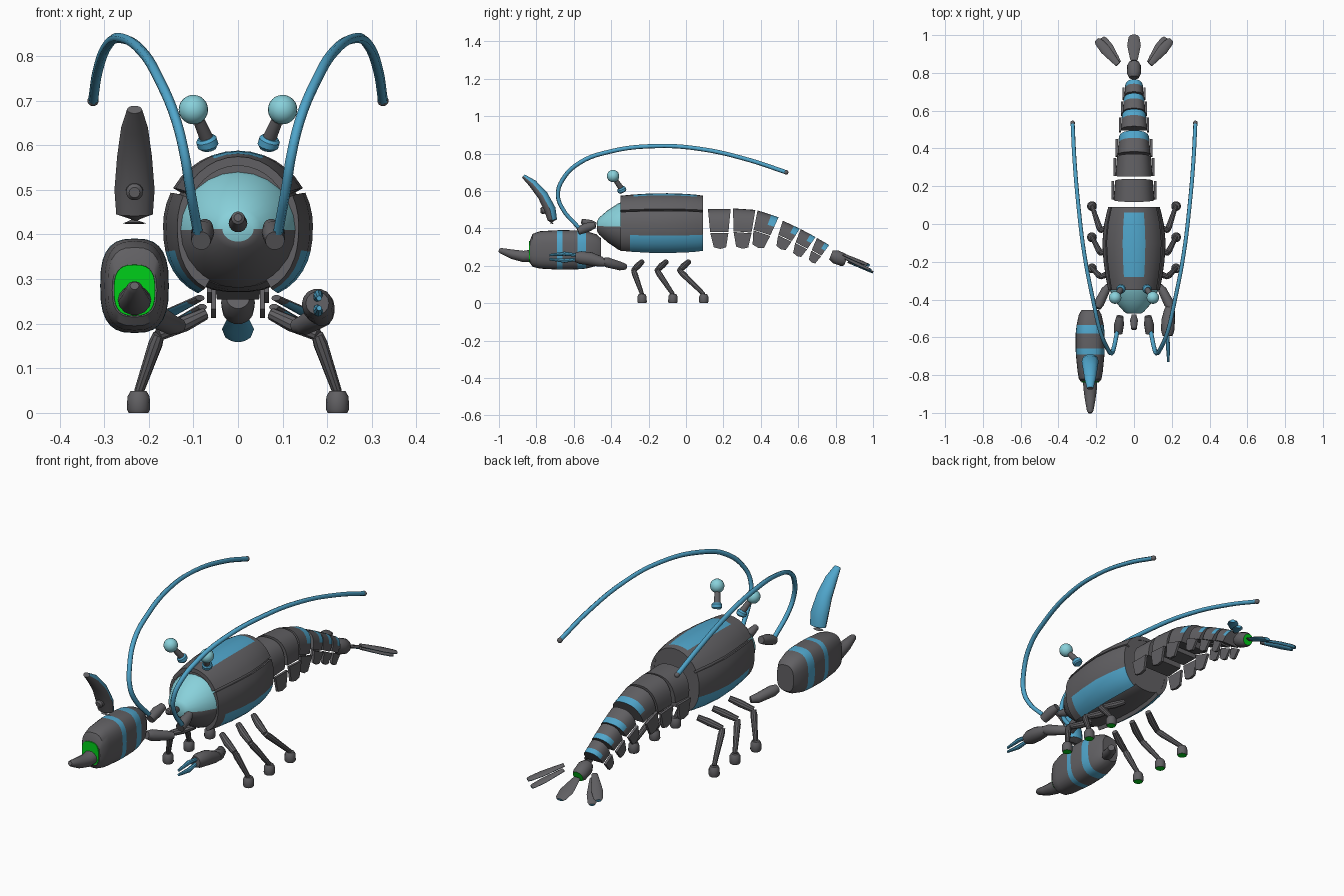
import bpy, bmesh, math
from mathutils import Vector, Matrix

if "Cube" in bpy.data.objects:
    bpy.data.objects.remove(bpy.data.objects["Cube"])


def material(name, rgb):
    m = bpy.data.materials.new(name)
    m.diffuse_color = (*rgb, 1)
    m.use_nodes = True
    m.node_tree.nodes["Principled BSDF"].inputs["Base Color"].default_value = m.diffuse_color
    return m


GRAY = material("shell gray", (0.12, 0.117, 0.125))
BLUE = material("stripe blue", (0.08, 0.38, 0.60))
CYAN = material("pale cyan", (0.25, 0.64, 0.71))
GREEN = material("socket green", (0.0, 0.62, 0.01))


def finish(ob, angle=35):
    bpy.ops.object.select_all(action='DESELECT')
    ob.select_set(True)
    bpy.context.view_layer.objects.active = ob
    bpy.ops.object.shade_smooth_by_angle(angle=math.radians(angle))
    return ob


def skin(name, rings, mat=GRAY, mat2=None, rule=None):
    """Join closed rings of points into a capped solid; rule(centre, normal) picks mat2."""
    bm = bmesh.new()
    vs = [[bm.verts.new(p) for p in r] for r in rings]
    n = len(vs[0])
    for a, b in zip(vs, vs[1:]):
        for i in range(n):
            bm.faces.new((a[i], a[(i + 1) % n], b[(i + 1) % n], b[i]))
    bm.faces.new(vs[0])
    bm.faces.new(vs[-1])
    bmesh.ops.recalc_face_normals(bm, faces=bm.faces)
    bm.normal_update()
    if rule:
        for f in bm.faces:
            f.material_index = int(bool(rule(f.calc_center_median(), f.normal)))
    me = bpy.data.meshes.new(name)
    bm.to_mesh(me)
    bm.free()
    me.materials.append(mat)
    if mat2:
        me.materials.append(mat2)
    ob = bpy.data.objects.new(name, me)
    bpy.context.collection.objects.link(ob)
    return finish(ob)


def spow(v, p):
    return math.copysign(abs(v) ** p, v)


def sweep(name, path, sizes, mat=GRAY, mat2=None, rule=None, n=14, p=1.0, axis=None):
    """Elliptic sections along a path; sizes are radii or (across, up) pairs."""
    pts = [Vector(q) for q in path]
    rings = []
    for i, c in enumerate(pts):
        t = Vector(axis) if axis else (pts[min(i + 1, len(pts) - 1)] - pts[max(i - 1, 0)]).normalized()
        side = t.cross(Vector((0, 0, 1)))
        side = side.normalized() if side.length > 0.01 else Vector((1, 0, 0))
        up = side.cross(t)
        a, b = sizes[i] if isinstance(sizes[i], tuple) else (sizes[i],) * 2
        rings.append([c + side * a * spow(math.cos(k * math.tau / n), p)
                      + up * b * spow(math.sin(k * math.tau / n), p) for k in range(n)])
    return skin(name, rings, mat, mat2, rule)


def ball(name, loc, r, mat):
    bpy.ops.mesh.primitive_uv_sphere_add(segments=20, ring_count=12, radius=r, location=loc)
    ob = bpy.context.object
    ob.name = name
    ob.data.materials.append(mat)
    finish(ob)


# carapace: inner core plus curved top and side plates
STATIONS = [(-.35, .81, .92), (-.30, .87, .95), (-.28, .89, .96), (-.2, .96, .99), (-.1, 1, 1),
            (0, .94, .98), (.06, .86, .95), (.09, .81, .92)]


def body_point(y, sx, sz, deg, r):
    a = math.radians(deg)
    q = 0.82 if deg < 0 else 1.0
    return Vector((r * sx * spow(math.cos(a), q), y, .42 + r * sz * spow(math.sin(a), q)))


def plate(name, degs, rule):
    rings = [[body_point(*s, d, .168) for d in degs] + [body_point(*s, d, .146) for d in reversed(degs)]
             for s in STATIONS]
    return skin(name, rings, GRAY, BLUE, rule)


skin("body_core", [[body_point(y * .97, sx, sz, d - 180, .15) for d in range(0, 360, 12)]
                   for y, sx, sz in STATIONS])
plate("top_plate", [30, 40, 50, 60, 69, 80, 90, 100, 111, 120, 130, 140, 150],
      lambda c, n: abs(c.x) < .06 and -.28 < c.y < .06 and n.z > .5)
for s in (-1, 1):
    degs = [26, 17, 8, 0, -8, -16, -23, -33, -43, -53, -62]
    if s < 0:
        degs = [d for d in degs]
    ob = plate("side_plate", degs, lambda c, n: c.z < .36 and c.y > -.3 and n.x > .25 and abs(n.y) < .7)
    if s < 0:
        ob.data.transform(Matrix.Scale(-1, 4, (1, 0, 0)))
        ob.data.flip_normals()

# head with pale upper face and beak
sweep("head", [(0, -.34, .41), (0, -.36, .41), (0, -.42, .411), (0, -.465, .412), (0, -.475, .412)],
      [(.132, .13), (.125, .125), (.092, .085), (.052, .045), (.035, .028)], GRAY, CYAN,
      lambda c, n: c.y < -.34 and (c.z > .411 or n.y < -.95), n=24, axis=(0, 1, 0))
sweep("beak", [(0, -.48, .42), (0, -.51, .425), (0, -.555, .437), (0, -.56, .438)], [.012, .021, .015, .009])

# abdomen segments with hanging side flaps: y, top z, length, half width, height, tilt, striped, flap drop
SEGMENTS = [(.178, .505, .122, .108, .125, 0, 0, .09), (.311, .503, .12, .098, .122, 4, 0, .09),
            (.439, .478, .118, .087, .105, 18, 1, .085), (.563, .42, .1, .07, .078, 25, 1, .065),
            (.653, .375, .09, .06, .075, 28, 1, .062), (.733, .33, .075, .051, .07, 30, 1, .058)]
for y, z, L, w, h, tilt, striped, drop in SEGMENTS:
    place = Matrix.Translation((0, y, z)) @ Matrix.Rotation(math.radians(-tilt), 4, 'X')
    rings = []
    for f in (-.5, .15, .5):
        k = 1.0 - .07 * (f + .5)
        ring = []
        for i in range(17):
            a = math.pi * i / 16
            up = math.sin(a) ** .8
            ring.append((w * k * spow(math.cos(a), .8), f * L * (.8 + .2 * up), h * (up - 1)))
        rings.append(ring)
    seg = skin("abdomen_segment", rings, GRAY, BLUE,
               lambda c, n: striped and c.y > .16 * L and n.y < .9 and c.z > -.62 * h)
    seg.matrix_world = place
    for s in (-1, 1):
        outline = [(-.40, -h - .004), (.40, -h - .004), (.30, -h - drop * .9), (.05, -h - drop), (-.24, -h - drop * .9)]
        flap = skin("side_flap", [[(s * x, u * L, v) for u, v in outline] for x in (w - .002, w + .01)])
        flap.matrix_world = place

# tail joint and fan blades
sweep("tail_joint", [(0, .775, .258), (0, .80, .248), (0, .84, .232), (0, .855, .226)],
      [.026, .038, .036, .028], GRAY, GREEN, lambda c, n: n.y > .85)


def blade(name, p0, p1, w):
    a, b = Vector(p0), Vector(p1)
    sweep(name, [a.lerp(b, t) for t in (0, .15, .6, .92, 1)],
          [(w * k, .007) for k in (.5, .65, 1, .8, .5)], GRAY, BLUE,
          lambda c, n: n.z < -.3 and (c - a).length > .3 * (b - a).length, n=10)


blade("tail_blade_middle", (0, .865, .222), (0, 1.0, .165), .036)
for s in (-1, 1):
    blade("tail_blade_upper", (s * .085, .845, .258), (s * .197, .975, .203), .027)
    blade("tail_blade_lower", (s * .08, .855, .238), (s * .168, .985, .178), .025)

# walking legs: hip y, knee y, foot y
for s in (-1, 1):
    for hy, ky, fy in ((-.235, -.28, -.235), (-.105, -.155, -.07), (.015, -.035, .095)):
        knee = (s * .178, ky, .175)
        sweep("upper_leg", [(s * .075, hy, .222), (s * .12, (hy + ky) / 2, .2), knee], [.014, .018, .014], n=10)
        sweep("lower_leg", [knee, (s * .185, ky + (fy - ky) * .15, .155), (s * .222, fy, .048)],
              [.013, .016, .011], n=10)
        sweep("foot", [(s * .223, fy, z) for z in (0, .008, .036, .049)], [.022, .026, .025, .018],
              GRAY, GREEN, lambda c, n: n.z < -.9, axis=(0, 0, 1))

    # claw arm
    sweep("claw_arm", [(s * .13, -.325, .195), (s * .15, -.35, .198), (s * .185, -.42, .218), (s * .195, -.445, .225)],
          [.016, .023, .027, .019])

    # eyes on stalks
    ball("eye", (s * .1, -.39, .68), .033, CYAN)
    sweep("eye_stalk", [(s * .069, -.345, .612), (s * .088, -.375, .656)], [.016, .013])
    sweep("eye_ring", [(s * .066, -.338, .592), (s * .067, -.341, .599), (s * .071, -.346, .612), (s * .073, -.349, .618)],
          [.017, .024, .024, .018], BLUE)

    # antenna with socket and tip
    sweep("antenna_socket", [(s * .074, -.488, .418), (s * .079, -.53, .405), (s * .083, -.578, .386)],
          [.018, .026, .022])
    pts = [(.09, -.575, .405), (.108, -.66, .505), (.12, -.685, .58), (.14, -.66, .66), (.178, -.57, .75),
           (.215, -.41, .81), (.262, -.165, .84), (.292, .075, .825), (.315, .34, .765), (.325, .535, .70)]
    cu = bpy.data.curves.new("antenna", 'CURVE')
    cu.dimensions = '3D'
    cu.bevel_depth, cu.bevel_resolution, cu.resolution_u = .0115, 1, 5
    cu.use_fill_caps = True
    sp = cu.splines.new('BEZIER')
    sp.bezier_points.add(len(pts) - 1)
    for bp, q in zip(sp.bezier_points, pts):
        bp.co = (s * q[0], q[1], q[2])
        bp.handle_left_type = bp.handle_right_type = 'AUTO'
    cu.materials.append(BLUE)
    ob = bpy.data.objects.new("antenna", cu)
    bpy.context.collection.objects.link(ob)
    bpy.ops.object.select_all(action='DESELECT')
    ob.select_set(True)
    bpy.context.view_layer.objects.active = ob
    bpy.ops.object.convert(target='MESH')
    finish(bpy.context.object, 75)
    ball("antenna_tip", (s * .325, .535, .70), .0125, GRAY)

# big claw: banded palm, green socket, fixed finger, raised finger
CX = -.232
PALM = [(-.835, .05, .275, .06), (-.82, .06, .283, .088), (-.78, .067, .285, .1), (-.69, .076, .285, .105),
        (-.66, .077, .285, .106), (-.58, .077, .285, .104), (-.535, .072, .285, .1), (-.48, .06, .284, .085),
        (-.455, .046, .282, .065)]
for name, rows in (("big_claw_palm", PALM),):
    sweep(name, [(CX, y, z) for y, a, z, b in rows], [(a, b) for y, a, z, b in rows], GRAY, BLUE,
          lambda c, n: -.69 < c.y < -.66 or -.58 < c.y < -.535, n=28, p=.72, axis=(0, 1, 0))
sweep("claw_socket", [(CX, -.83, .275), (CX, -.84, .275)], [(.047, .058), (.046, .057)], GREEN,
      n=28, p=.72, axis=(0, 1, 0))
sweep("fixed_finger", [(CX, -.825, .254), (CX, -.87, .25), (CX, -.93, .262), (CX, -.99, .281), (CX, -1.0, .285)],
      [(.038, .034), (.036, .031), (.028, .026), (.017, .015), (.01, .009)])
sweep("raised_finger", [(CX, -.718, .425), (CX, -.715, .445), (CX, -.727, .5), (CX, -.765, .575), (CX, -.82, .64),
                        (CX, -.87, .68)],
      [(.026, .012), (.041, .026), (.045, .032), (.039, .029), (.03, .023), (.017, .011)], GRAY, BLUE,
      lambda c, n: n.y * .84 + n.z * .55 > .2 and c.z > .45)
sweep("finger_knob", [(CX, -.745, .5), (CX, -.77, .495), (CX, -.778, .494)], [.02, .019, .012])

# small claw with two pincers
sweep("small_claw_palm", [(.193, -.43, .215), (.188, -.455, .222), (.181, -.51, .237), (.178, -.565, .244),
                          (.178, -.592, .246)], [.018, .028, .036, .035, .026])
for d in (-1, 1):
    sweep("small_pincer", [(.178, -.59, .246 + d * .012), (.18, -.65, .246 + d * .019), (.182, -.73, .246 + d * .011)],
          [.009, .011, .006], BLUE, n=8)
